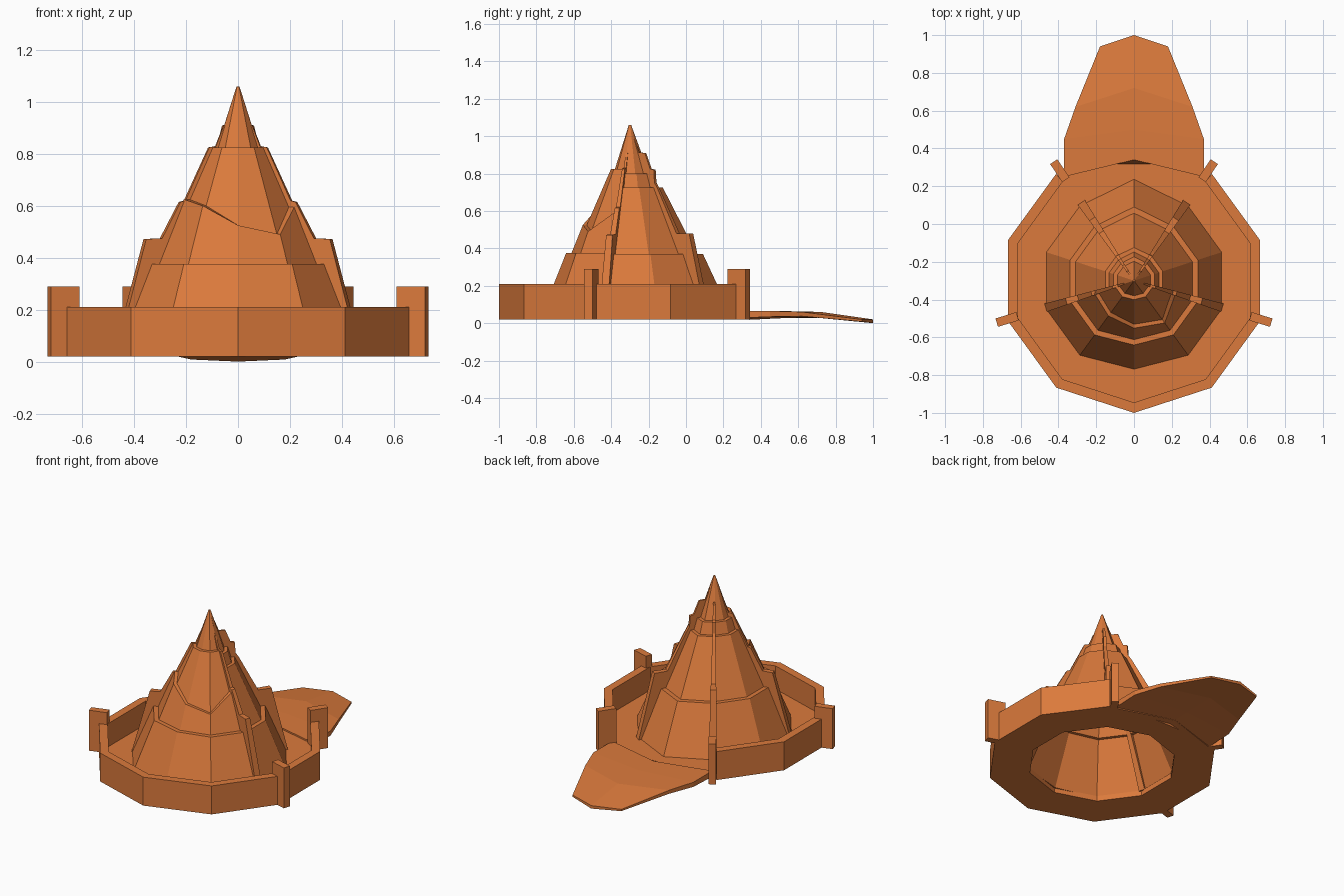
import bpy, bmesh, math

if "Cube" in bpy.data.objects:
    bpy.data.objects.remove(bpy.data.objects["Cube"])

CY = -0.3                                   # plan centre of the round base
mat = bpy.data.materials.new("clay_orange")
mat.diffuse_color = (0.71, 0.195, 0.045, 1)
mat.use_nodes = True
mat.node_tree.nodes["Principled BSDF"].inputs["Base Color"].default_value = mat.diffuse_color


def loft(name, sections, closed=False):
    """Skin a row of equal closed sections; cap the ends unless it loops."""
    bm = bmesh.new()
    rows = [[bm.verts.new(p) for p in s] for s in sections]
    n = len(rows[0])
    pairs = list(zip(rows, rows[1:])) + ([(rows[-1], rows[0])] if closed else [])
    for a, b in pairs:
        for i in range(n):
            j = (i + 1) % n
            bm.faces.new((a[i], a[j], b[j], b[i]))
    if not closed:
        bm.faces.new(rows[0])
        bm.faces.new(rows[-1][::-1])
    bmesh.ops.recalc_face_normals(bm, faces=bm.faces)
    me = bpy.data.meshes.new(name)
    bm.to_mesh(me)
    bm.free()
    me.materials.append(mat)
    ob = bpy.data.objects.new(name, me)
    bpy.context.collection.objects.link(ob)
    return ob


def polar(r, deg, z, side=0.0):
    a = math.radians(deg)
    return (r * math.cos(a) - side * math.sin(a),
            CY + r * math.sin(a) + side * math.cos(a), z)


def tier(name, angles, bottom, top, t=0.022):
    """Sloping shell; bottom/top are (r, z) pairs, one per corner angle."""
    secs = []
    for a, (r0, z0), (r1, z1) in zip(angles, bottom, top):
        k = {90: 1.1, 270: 0.96}.get(a, 1.0)
        secs.append([polar(k * r0, a, z0), polar(k * r1, a, z1),
                     polar(k * max(r1 - t, 0.001), a, z1),
                     polar(k * max(r0 - t, 0.002), a, z0)])
    loft(name, secs)


# Floor ring with open middle
deca = [-90 + 36 * i for i in range(10)]
loft("floor", [[polar(0.69, a, 0.02), polar(0.69, a, 0.055),
                polar(0.45, a, 0.055), polar(0.45, a, 0.02)] for a in deca], True)

# Perimeter wall, open at the back
loft("wall", [[polar(0.7, a, 0.02), polar(0.7, a, 0.21),
               polar(0.645, a, 0.21), polar(0.645, a, 0.02)]
              for a in range(126, 415, 36)])

# Tongue-shaped ramp at the back
ramp = [(0.37, 0.25, 0.34, 0.065, 0.022), (0.37, 0.45, 0.50, 0.065, 0.03),
        (0.31, 0.62, 0.72, 0.06, 0.033), (0.18, 0.94, 1.0, 0.02, 0.004)]
secs = []
for x, ys, ym, zt, zb in ramp:
    secs.append([(-x, ys, zt), (0, ym, zt), (x, ys, zt),
                 (x, ys, zb + 0.004), (0, ym, zb - 0.004), (-x, ys, zb + 0.004)])
loft("ramp", secs)

# Front sector of the spire: four tiers, the second with a ragged rim
front = [198, 234, 270, 306, 342]
rim = [0.625, 0.6, 0.525, 0.49, 0.6]
slope = [(0.325 - 0.42 * (z - 0.375), z) for z in rim]
n = len(front)
tier("front_tier_1", front, [(0.49, 0.05)] * n, [(0.355, 0.375)] * n, 0.03)
tier("front_tier_2", front, [(0.325, 0.375)] * n, slope)
tier("front_tier_3", front, [(r - 0.022, z) for r, z in slope], [(0.105, 0.825)] * n)
tier("front_tier_4", front, [(0.083, 0.825)] * n, [(0.006, 1.06)] * n)

# Side and back sectors: low skirt, tall tier, short collar, tip
profile = [((0.49, 0.05), (0.355, 0.37), 0.03), ((0.325, 0.37), (0.16, 0.725), 0.022),
           ((0.138, 0.725), (0.115, 0.8), 0.022), ((0.093, 0.8), (0.006, 1.06), 0.022)]
for sector, start in (("right", -18), ("back", 54), ("left", 126)):
    ang = [start, start + 36, start + 72]
    for i, (b, t, th) in enumerate(profile):
        tier(f"{sector}_tier_{i + 1}", ang, [b] * 3, [t] * 3, th)

# Stepped ribs between sectors, thinning toward the tip
inner = [(0.005, 0.95), (0.08, 0.77), (0.3, 0.36), (0.44, 0.05)]
front_rib = [(0.49, 0.05), (0.375, 0.472), (0.31, 0.475), (0.235, 0.615), (0.215, 0.62),
             (0.118, 0.825), (0.09, 0.83), (0.058, 0.91), (0.04, 0.91), (0.005, 1.05)]
back_rib = [(0.5, 0.05), (0.395, 0.48), (0.31, 0.48), (0.185, 0.72), (0.165, 0.75),
            (0.16, 0.82), (0.135, 0.825), (0.1, 0.91), (0.06, 0.912), (0.005, 1.05)]
for name, prof, ang in (("front", front_rib, -17), ("back", back_rib, 56)):
    for side, a in (("right", ang), ("left", 180 - ang)):
        loft(f"{name}_{side}_rib",
             [[polar(r, a, z, s * (0.003 + 0.04 * r)) for r, z in prof + inner]
              for s in (-1, 1)])
        # Gate post on the wall in line with each rib
        loft(f"{name}_{side}_post",
             [[polar(r, a, z, s * 0.023) for r, z in
               ((0.645, 0.02), (0.76, 0.02), (0.76, 0.29), (0.645, 0.29))]
              for s in (-1, 1)])
